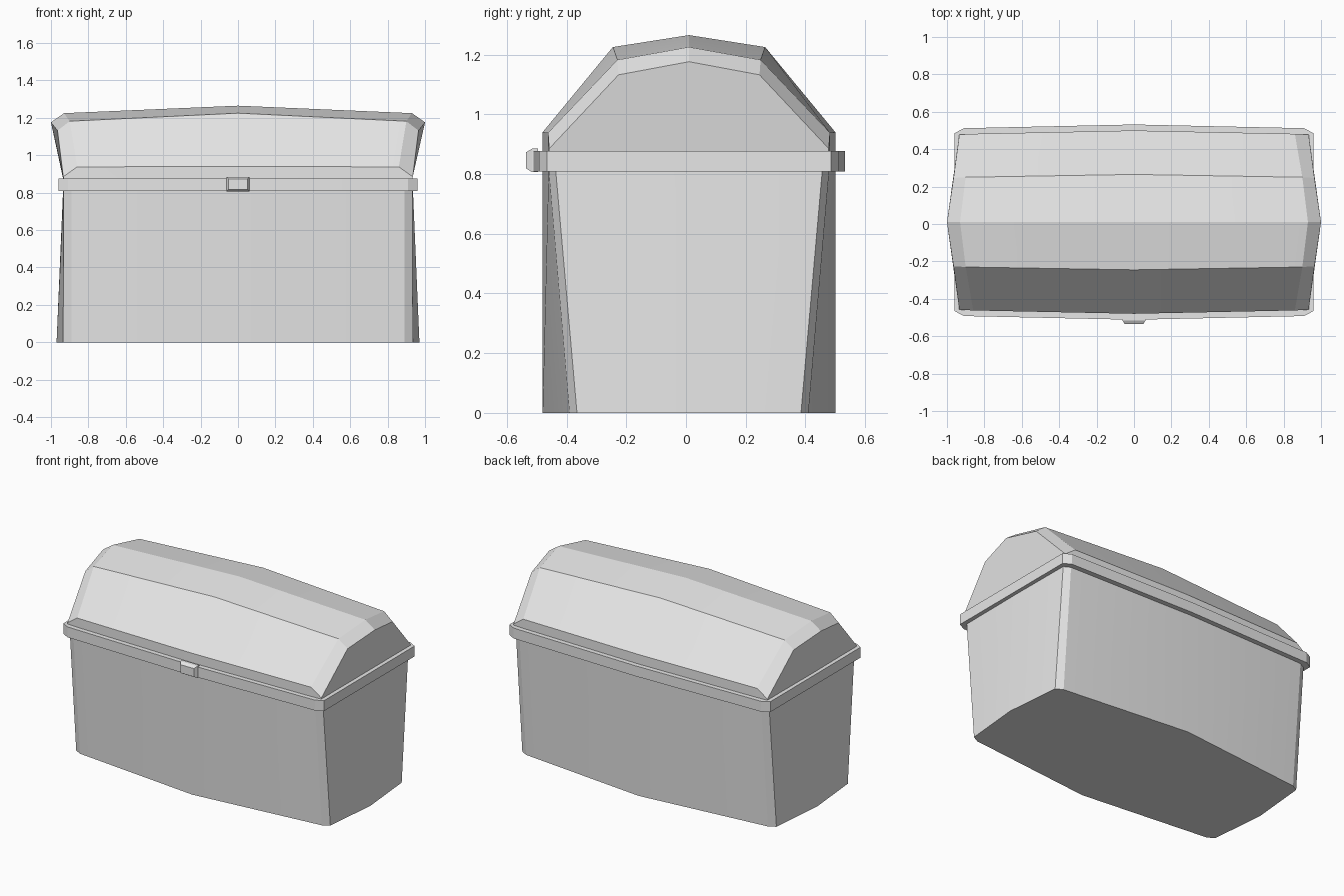
import bpy, bmesh, math

cube = bpy.data.objects.get("Cube")
if cube:
    bpy.data.objects.remove(cube, do_unlink=True)

MID = 0.01  # depth of the chest's own middle plane

grey = bpy.data.materials.new("light_grey")
grey.use_nodes = True
grey.diffuse_color = (0.8, 0.8, 0.8, 1)
grey.node_tree.nodes["Principled BSDF"].inputs["Base Color"].default_value = (0.8, 0.8, 0.8, 1)


def skin(name, rings, angle=15):
    """Bridge closed rings of points and fan the two end caps from their centres."""
    bm = bmesh.new()
    loops = [[bm.verts.new(p) for p in ring] for ring in rings]
    for a, b in zip(loops, loops[1:]):
        for i in range(len(a)):
            j = (i + 1) % len(a)
            bm.faces.new((a[i], a[j], b[j], b[i]))
    for end in (loops[0], loops[-1]):
        bm.faces.new(end)
    bmesh.ops.recalc_face_normals(bm, faces=bm.faces)
    mesh = bpy.data.meshes.new(name)
    bm.to_mesh(mesh)
    bm.free()
    mesh.materials.append(grey)
    obj = bpy.data.objects.new(name, mesh)
    bpy.context.collection.objects.link(obj)
    bpy.ops.object.select_all(action='DESELECT')
    obj.select_set(True)
    bpy.context.view_layer.objects.active = obj
    bpy.ops.object.shade_smooth_by_angle(angle=math.radians(angle))
    return obj


def plan(quarter, z):
    """Mirror a quarter outline (front middle to side middle) into a full ring."""
    right = quarter + [(x, -y) for x, y in quarter[-2::-1]]
    full = right + [(-x, y) for x, y in right[-2:0:-1]]
    return [(x, y + MID, z) for x, y in full]


# Tapered body with bulging walls and cut corners
skin("chest_body", [
    plan([(0, -0.49), (0.89, -0.40), (0.935, -0.375), (0.97, 0)], 0),
    plan([(0, -0.49), (0.89, -0.47), (0.932, -0.447), (0.935, 0)], 0.82),
])

# Overhanging rim
rim = [(0, -0.522), (0.91, -0.502), (0.96, -0.475), (0.96, 0)]
skin("rim", [plan(rim, 0.808), plan(rim, 0.877)])


# Faceted lid: each section runs from the front foot over the ridge to the back
def section(half):
    """half: (x, y, z) points from the front foot up to the ridge."""
    return [(x, y + MID, z) for x, y, z in half] + \
           [(x, MID - y, z) for x, y, z in half[-2::-1]] + \
           [(half[0][0], MID, half[0][2])]


middle = section([(0, -0.49, 0.86), (0, -0.49, 0.94), (0, -0.255, 1.225), (0, 0, 1.265)])
shoulder = section([(0.86, -0.472, 0.86), (0.86, -0.472, 0.938),
                    (0.90, -0.24, 1.182), (0.93, 0, 1.225)])
end = section([(0.932, -0.468, 0.86), (0.934, -0.468, 0.885),
               (0.965, -0.236, 1.132), (1.0, 0, 1.176)])


def flip(ring):
    return [(-x, y, z) for x, y, z in ring]


skin("lid", [flip(end), flip(shoulder), middle, shoulder, end])


# Small tapered latch on the front of the rim
def plate(half_w, y, low, high):
    return [(-half_w, y, low), (half_w, y, low), (half_w, y, high), (-half_w, y, high)]


skin("latch", [plate(0.062, -0.495, 0.806, 0.885),
               plate(0.062, -0.515, 0.806, 0.885),
               plate(0.05, -0.535, 0.818, 0.873)])
